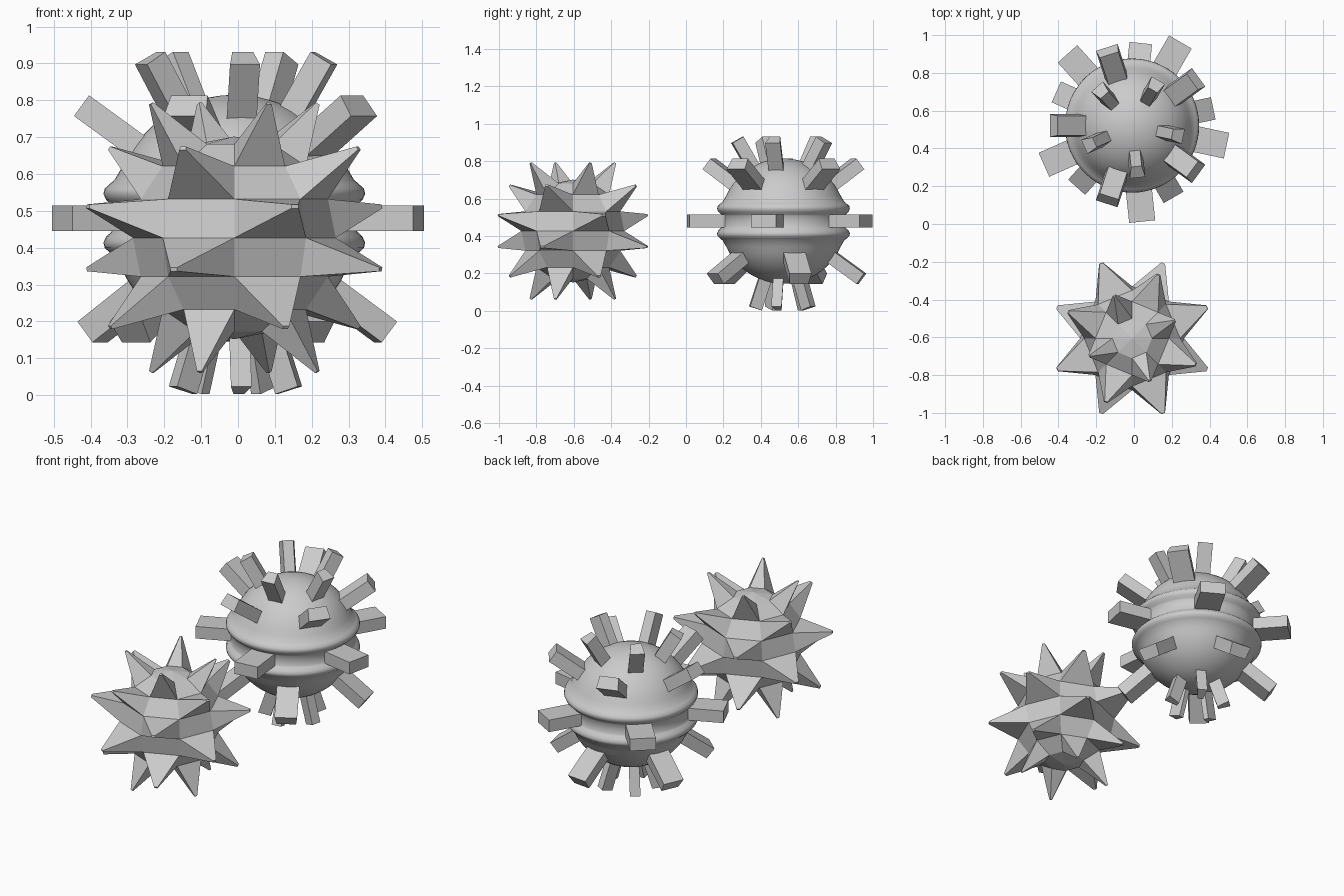
import bpy, bmesh
from math import sin, cos, radians, degrees, atan2, asin, pi
from mathutils import Vector

if "Cube" in bpy.data.objects:
    bpy.data.objects.remove(bpy.data.objects["Cube"])


def direction(az, lat):
    a, l = radians(az), radians(lat)
    return Vector((cos(l) * cos(a), cos(l) * sin(a), sin(l)))


def make_object(name, bm, loc):
    bmesh.ops.recalc_face_normals(bm, faces=bm.faces)
    mesh = bpy.data.meshes.new(name)
    bm.to_mesh(mesh)
    bm.free()
    ob = bpy.data.objects.new(name, mesh)
    ob.location = loc
    bpy.context.collection.objects.link(ob)
    return ob


# Spiky ball: 8 x 8 sphere with a checkerboard of faces drawn out to points
bm = bmesh.new()
bmesh.ops.create_uvsphere(bm, u_segments=8, v_segments=8, radius=0.275)
chosen = []
for f in bm.faces:
    if len(f.verts) == 4:
        c = f.calc_center_median()
        col = int((degrees(atan2(c.y, c.x)) % 360) // 45)
        row = int((degrees(asin(c.z / c.length)) + 90) // 22.5)
        if (row + col) % 2 == 0:
            chosen.append((f, col * 45 + 22.5, row * 22.5 - 78.75))
for f, az, lat in chosen:
    new = bmesh.ops.extrude_discrete_faces(bm, faces=[f])["faces"][0]
    c = new.calc_center_median()
    for v in new.verts:
        v.co = direction(az, lat) * 0.438 + (v.co - c) * 0.1
make_object("spiky_ball", bm, (-0.01, -0.605, 0.427))

# Studded ball body: lathed sphere with two ridges around an equatorial groove
BALL = (-0.01, 0.521, 0.48)
R, SEG = 0.335, 60
upper = [(R * cos(radians(a)), R * sin(radians(a))) for a in range(84, 18, -6)]
upper += [(0.325, 0.104), (0.338, 0.093), (0.352, 0.08), (0.355, 0.066),
          (0.348, 0.05), (0.334, 0.037), (0.328, 0.028)]
profile = upper + [(r, -z) for r, z in reversed(upper)]
bm = bmesh.new()
rings = [[bm.verts.new((r * cos(2 * pi * i / SEG), r * sin(2 * pi * i / SEG), z))
          for i in range(SEG)] for r, z in profile]
for a, b in zip(rings, rings[1:]):
    for i in range(SEG):
        j = (i + 1) % SEG
        bm.faces.new((a[i], a[j], b[j], b[i]))
for ring, z in ((rings[0], R), (rings[-1], -R)):
    pole = bm.verts.new((0, 0, z))
    for i in range(SEG):
        bm.faces.new((ring[i], ring[(i + 1) % SEG], pole))
for f in bm.faces:
    f.smooth = True
make_object("studded_ball", bm, BALL)

# Studs: five rows of five blocks, each (latitude, first azimuth, tip distance)
bm = bmesh.new()
for lat, start, reach in ((60, -12, 0.50), (36, 36, 0.515), (0, -12, 0.511),
                          (-36, 12, 0.52), (-72, -12, 0.49)):
    for k in range(5):
        az = start + 72 * k
        n = direction(az, lat)
        base = [direction(az + da, lat + dl) * R
                for da, dl in ((-12, -6), (12, -6), (12, 6), (-12, 6))]
        flat = [p - n * p.dot(n) for p in base]
        low = [bm.verts.new(p + n * 0.29) for p in flat]
        top = [bm.verts.new(p + n * reach) for p in flat]
        bm.faces.new(top)
        bm.faces.new(low[::-1])
        for i in range(4):
            j = (i + 1) % 4
            bm.faces.new((low[i], low[j], top[j], top[i]))
make_object("studs", bm, BALL)
